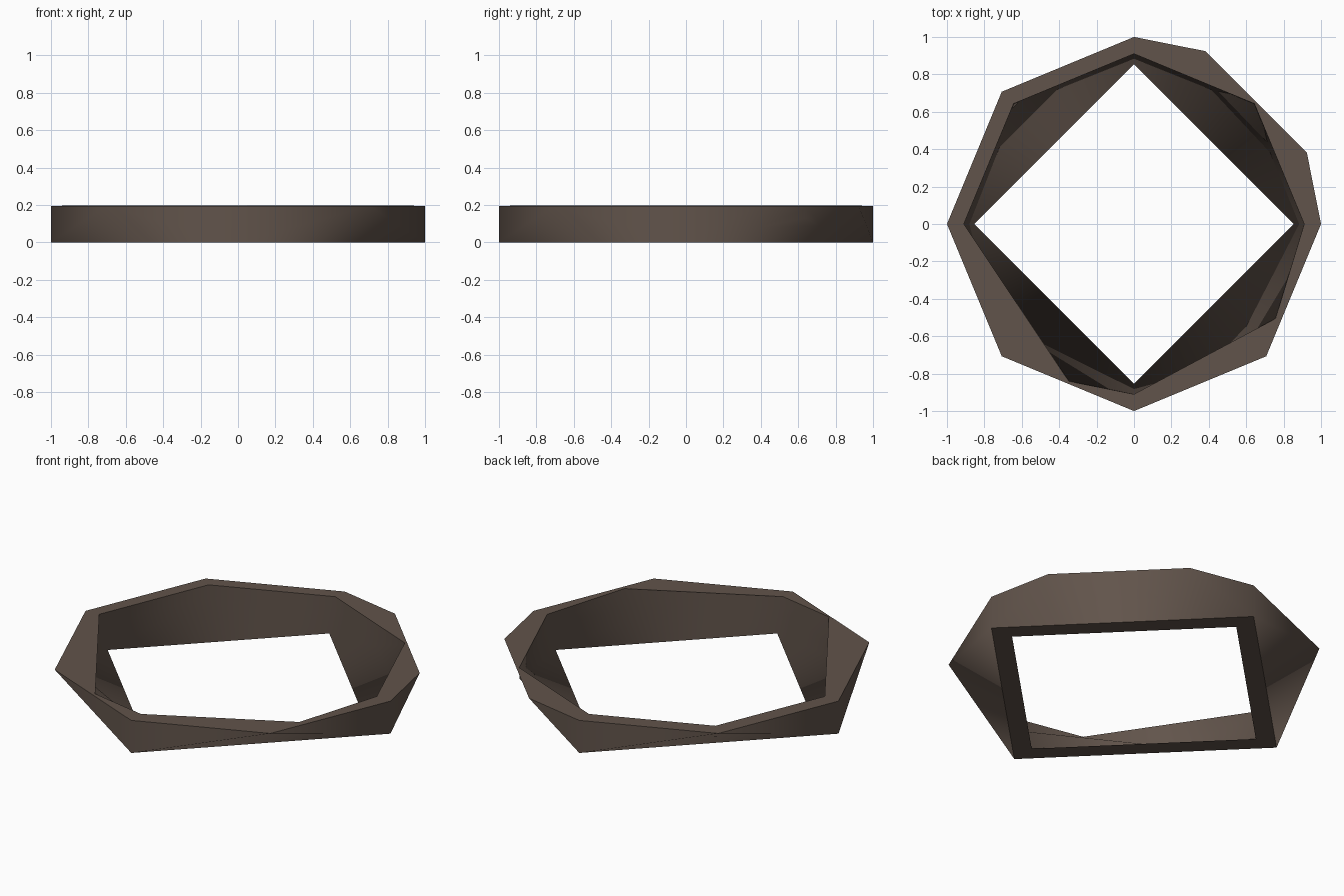
import bpy
import bmesh
from math import radians, cos, sin
from mathutils import Vector

cube = bpy.data.objects.get("Cube")
if cube:
    bpy.data.objects.remove(cube)

# One dark brown material
brown = bpy.data.materials.new("dark brown")
brown.use_nodes = True
colour = (0.12, 0.088, 0.07, 1)
brown.diffuse_color = colour
bsdf = next(n for n in brown.node_tree.nodes if n.type == "BSDF_PRINCIPLED")
bsdf.inputs["Base Color"].default_value = colour
bsdf.inputs["Roughness"].default_value = 0.8

bm = bmesh.new()
kinds = []


def loop(radius, z, angles):
    """Closed loop of vertices at the given angles; returns (angles, verts)."""
    verts = [bm.verts.new((radius * cos(radians(a)), radius * sin(radians(a)), z))
             for a in angles]
    return angles + [360], verts + verts[:1]


def bridge(low, high, kind):
    """Triangulated band between two loops with different corner counts."""
    (la, lv), (ha, hv) = low, high
    i = j = 0
    while i < len(la) - 1 or j < len(ha) - 1:
        mid_l = la[i] + la[i + 1] if i < len(la) - 1 else 999
        mid_h = ha[j] + ha[j + 1] if j < len(ha) - 1 else 999
        if mid_l < mid_h:
            bm.faces.new((lv[i], lv[i + 1], hv[j]))
            i += 1
        else:
            bm.faces.new((lv[i], hv[j + 1], hv[j]))
            j += 1
        kinds.append(kind)


# Loops: square foot, irregular octagonal rim
square = [0, 90, 180, 270]
foot_outer = loop(1.0, 0, square)
foot_inner = loop(0.855, 0, square)
rim_outer = loop(1.0, 0.193, [0, 22.5, 67.5, 90, 135, 180, 225, 270, 315])
rim_inner = loop(0.91, 0.197, [0, 45, 90, 135, 180, 247.5, 270, 326.25])
lip = loop(0.908, 0.13, [0, 45, 90, 135, 180, 213.75, 270, 303.75])

# Outer wall, rim, inner lip, inner wall and underside
bridge(foot_outer, rim_outer, "out")
bridge(rim_outer, rim_inner, "up")
bridge(rim_inner, lip, "in")
bridge(lip, foot_inner, "in")
bridge(foot_inner, foot_outer, "down")

mesh = bpy.data.meshes.new("ring")
bm.to_mesh(mesh)
bm.free()
mesh.materials.append(brown)
ring = bpy.data.objects.new("ring", mesh)
bpy.context.collection.objects.link(ring)

# Round shading on the walls, flat shading on rim and underside
mesh.shade_smooth()
normals = []
for poly, kind in zip(mesh.polygons, kinds):
    for v in poly.vertices:
        x, y, _ = mesh.vertices[v].co
        radial = Vector((x, y, 0)).normalized()
        normals.append({"out": radial, "in": -radial,
                        "up": Vector((0, 0, 1)), "down": Vector((0, 0, -1))}[kind])
mesh.normals_split_custom_set(normals)
